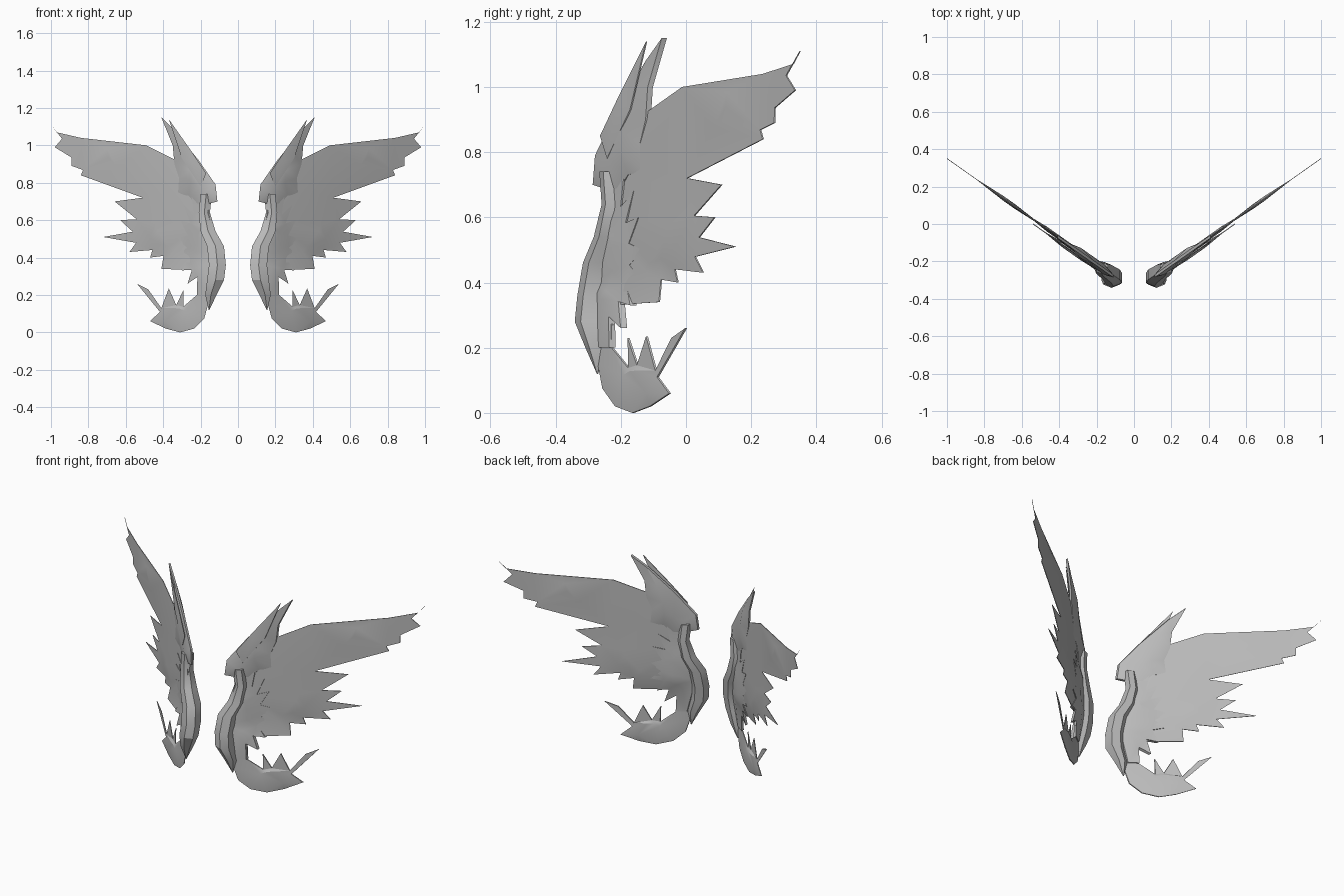
import bpy, bmesh
from math import sin, cos, radians
from mathutils import Vector
from mathutils.geometry import delaunay_2d_cdt

cube = bpy.data.objects.get("Cube")
if cube:
    bpy.data.objects.remove(cube)

colour = (0.5, 0.5, 0.5, 1)
grey = bpy.data.materials.new("plain grey")
grey.use_nodes = True
grey.diffuse_color = colour
grey.node_tree.nodes["Principled BSDF"].inputs["Base Color"].default_value = colour


def sweep(x, z):
    """Depth of the swept-back wing plane; the lower part leans forward."""
    lean = min(max(4 - 10 * z, 0), 1)
    return 0.706 * x - 0.356 - 0.025 * lean


def fringe(tips, hub, bite):
    """Feather tips with a notch between each pair, pulled toward the hub."""
    tips, hub = [Vector(tip) for tip in tips], Vector(hub)
    edge = [tips[0]]
    for before, after in zip(tips, tips[1:]):
        edge += [before.lerp(after, 0.5).lerp(hub, bite), after]
    return edge


def quills(tips, hub):
    """Raised points along the feathers, partway from tip to hub."""
    return [Vector(tip).lerp(Vector(hub), 0.6) for tip in tips]


def add_object(name, bm):
    """Finish a part with flat facets, soft blends and a mirrored twin."""
    bmesh.ops.recalc_face_normals(bm, faces=bm.faces)
    mesh = bpy.data.meshes.new(name)
    bm.to_mesh(mesh)
    bm.free()
    mesh.materials.append(grey)
    part = bpy.data.objects.new(name, mesh)
    bpy.context.collection.objects.link(part)
    bpy.ops.object.select_all(action='DESELECT')
    part.select_set(True)
    bpy.context.view_layer.objects.active = part
    bpy.ops.object.shade_smooth_by_angle(angle=radians(25))
    part.modifiers.new("Mirror", 'MIRROR')


def plate(name, outline, ridge, rim, height, shift=0):
    """Faceted plate: an outline of half thickness rim, raised to height at the ridge."""
    count = len(outline)
    flat = [Vector(point) for point in outline] + [Vector(point) for point in ridge]
    border = [(i, (i + 1) % count) for i in range(count)]
    points, _, triangles, source, _, _ = delaunay_2d_cdt(flat, border, [], 1, 0.0001)
    bm = bmesh.new()
    sheets = []
    for side in (-1, 1):
        sheet = []
        for point, origin in zip(points, source):
            x, z = point
            half = height if origin and origin[0] >= count else rim
            sheet.append(bm.verts.new((x, sweep(x, z) + shift + side * half, z)))
        for triangle in triangles:
            bm.faces.new([sheet[i] for i in triangle])
        sheets.append(sheet)
    # Close the rim between the two sheets
    front, back = sheets
    number = {vert: i for i, vert in enumerate(front)}
    open_edges = [edge for edge in bm.edges if edge.is_boundary and edge.verts[0] in number]
    for edge in open_edges:
        i, j = (number[vert] for vert in edge.verts)
        bm.faces.new((front[i], front[j], back[j], back[i]))
    add_object(name, bm)


def limb(name, spine):
    """Tapering limb of diamond section along (x, z, half width) stations."""
    bm = bmesh.new()
    rings = []
    for x, z, half in spine:
        y = sweep(x, z)
        deep = half * 0.6
        corners = [(x - half, y - deep), (x, y - half), (x + half, y - deep),
                   (x + half, y + deep), (x, y + half), (x - half, y + deep)]
        rings.append([bm.verts.new((*corner, z)) for corner in corners])
    for upper, lower in zip(rings, rings[1:]):
        for i in range(len(upper)):
            bm.faces.new((upper[i - 1], upper[i], lower[i], lower[i - 1]))
    bm.faces.new(rings[0])
    bm.faces.new(rings[-1])
    add_object(name, bm)


# Large flight feathers: a long wing tip above a fan of shorter blades
long_tips = [(1, 1.11), (.98, .99), (.89, .89), (.84, .84)]
short_tips = [(.66, .7), (.63, .6), (.72, .51), (.58, .43), (.47, .4), (.41, .34)]
long_hub, short_hub = (.5, .9), (.3, .5)
plate("flight_feathers",
      [(.27, .89), (.49, 1), (.84, 1.04), (.97, 1.07)]
      + fringe(long_tips, long_hub, 0.1) + [(.51, .72)]
      + fringe(short_tips, short_hub, 0.3)
      + [(.2, .33), (.13, .4), (.17, .6)],
      quills(long_tips, long_hub) + quills(short_tips, short_hub) + [(.35, .75)],
      rim=0.002, height=0.013)

# Upright crest over the shoulder, with a thin feather in front
crest_tips = [(.41, 1.15), (.34, .9), (.33, .74), (.22, .68)]
crest_hub = (.2, .85)
plate("shoulder_crest",
      fringe(crest_tips, crest_hub, 0.15)
      + [(.15, .69), (.11, .7), (.12, .79), (.21, .92), (.34, 1.08)],
      quills(crest_tips, crest_hub) + [(.16, .76)],
      rim=0.008, height=0.028)
plate("crest_feather", [(.37, 1.14), (.3, .93), (.2, .78), (.17, .85), (.25, .97)],
      [(.25, .92)], rim=0.002, height=0.01, shift=-0.026)

# Short jagged feathers beside the arm
covert_tips = [(.25, .74), (.29, .68), (.31, .6), (.33, .5),
               (.32, .41), (.3, .33), (.27, .26), (.22, .2)]
covert_hub = (.15, .45)
plate("covert_feathers",
      fringe(covert_tips, covert_hub, 0.3) + [(.17, .2), (.12, .4), (.15, .6), (.17, .72)],
      quills(covert_tips, covert_hub), rim=0.01, height=0.024)

# Thick leading arm ending in a pointed spur
limb("wing_arm", [(.17, .74, .03), (.18, .64, .03), (.16, .54, .04), (.12, .46, .045),
                  (.11, .36, .045), (.12, .28, .045), (.145, .2, .03), (.155, .12, .002)])

# Curled, spiked tail plume with a round underside
belly = [(.31 + .15 * cos(radians(a)), .15 + .15 * sin(radians(a)))
         for a in range(180, 310, 30)]
hook_tips = [(.47, .06), (.54, .26)]
spike_tips = [(.37, .235), (.29, .23), (.22, .2)]
tail_hub = (.33, .06)
plate("tail_plume",
      [(.19, .3), (.15, .26)] + belly + fringe(hook_tips, tail_hub, 0.5)
      + [(.48, .23), (.41, .13)] + fringe(spike_tips, tail_hub, 0.5) + [(.22, .27)],
      quills(hook_tips + spike_tips, tail_hub), rim=0.003, height=0.014)
